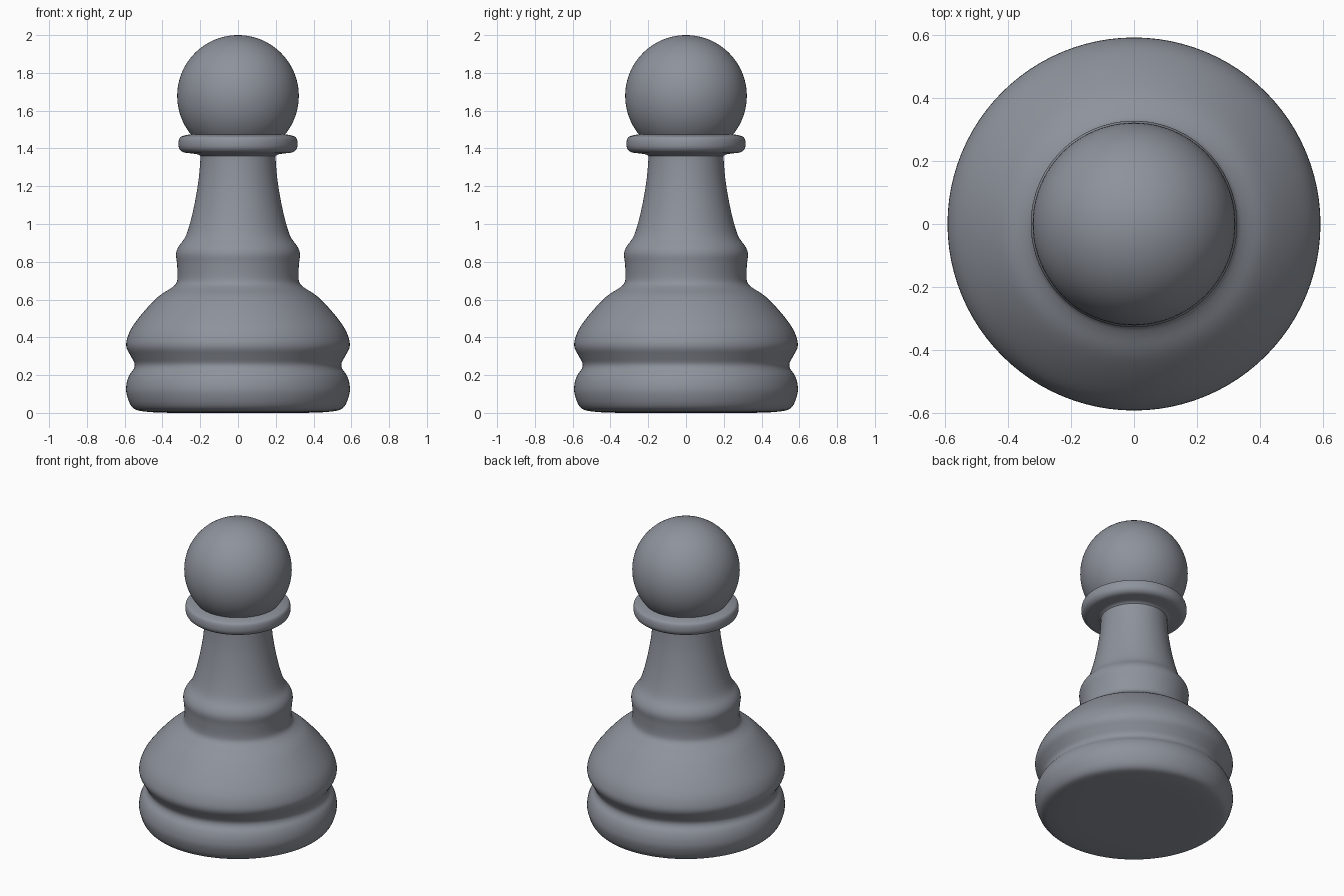
import bpy, bmesh, math
from mathutils import Vector

cube = bpy.data.objects.get("Cube")
if cube:
    bpy.data.objects.remove(cube)

# Single slate grey finish
grey = bpy.data.materials.new("slate_grey")
grey.use_nodes = True
color = (0.27, 0.29, 0.33, 1)
grey.diffuse_color = color
grey.node_tree.nodes["Principled BSDF"].inputs["Base Color"].default_value = color


def smooth_path(points, steps=4):
    """Catmull-Rom curve through (radius, height) points."""
    p = [Vector(q) for q in points]
    p = [p[0]] + p + [p[-1]]
    out = []
    for a, b, c, d in zip(p, p[1:], p[2:], p[3:]):
        for i in range(steps):
            t = i / steps
            out.append(0.5 * (2 * b + (c - a) * t + (2 * a - 5 * b + 4 * c - d) * t * t
                              + (3 * b - a - 3 * c + d) * t ** 3))
    return out + [p[-1]]


def lathe(name, points, segments=96):
    """Turn a profile around the z axis."""
    bm = bmesh.new()
    verts = [bm.verts.new((max(q.x, 0), 0, q.y)) for q in points]
    edges = [bm.edges.new(pair) for pair in zip(verts, verts[1:])]
    bmesh.ops.spin(bm, geom=verts + edges, cent=(0, 0, 0), axis=(0, 0, 1),
                   angle=math.tau, steps=segments, use_merge=False)
    bmesh.ops.remove_doubles(bm, verts=bm.verts, dist=0.0001)
    bmesh.ops.recalc_face_normals(bm, faces=bm.faces)
    # Profiles run upwards, so the widest face must point outwards
    side = max(bm.faces, key=lambda f: f.calc_center_median().xy.length)
    if side.normal.xy.dot(side.calc_center_median().xy) < 0:
        bmesh.ops.reverse_faces(bm, faces=bm.faces)
    mesh = bpy.data.meshes.new(name)
    bm.to_mesh(mesh)
    bm.free()
    mesh.materials.append(grey)
    obj = bpy.data.objects.new(name, mesh)
    bpy.context.collection.objects.link(obj)
    bpy.ops.object.select_all(action="DESELECT")
    obj.select_set(True)
    bpy.context.view_layer.objects.active = obj
    bpy.ops.object.shade_smooth_by_angle(angle=math.radians(50))
    return obj


# Foot, belly, waist ring and tapering stem
lathe("body", smooth_path([
    (0, 0), (0.34, 0), (0.5, 0.008), (0.56, 0.03), (0.59, 0.1), (0.59, 0.155),
    (0.575, 0.2), (0.552, 0.233), (0.548, 0.262), (0.567, 0.3), (0.59, 0.345),
    (0.588, 0.39), (0.56, 0.455), (0.495, 0.54), (0.42, 0.617), (0.355, 0.66),
    (0.328, 0.685), (0.32, 0.72), (0.323, 0.79), (0.328, 0.84), (0.315, 0.88),
    (0.275, 0.94), (0.24, 1.06), (0.212, 1.21), (0.2, 1.33), (0.2, 1.39)]))

# Collar under the head
lathe("collar", smooth_path([
    (0.195, 1.355), (0.212, 1.368), (0.25, 1.374), (0.29, 1.38), (0.311, 1.4),
    (0.315, 1.43), (0.308, 1.457), (0.288, 1.467), (0.25, 1.475), (0.21, 1.48)]))

# Round head
rings = 48
lathe("head", [Vector((0.322 * math.sin(a), 1.678 - 0.322 * math.cos(a)))
               for a in (math.pi * i / rings for i in range(rings + 1))])
